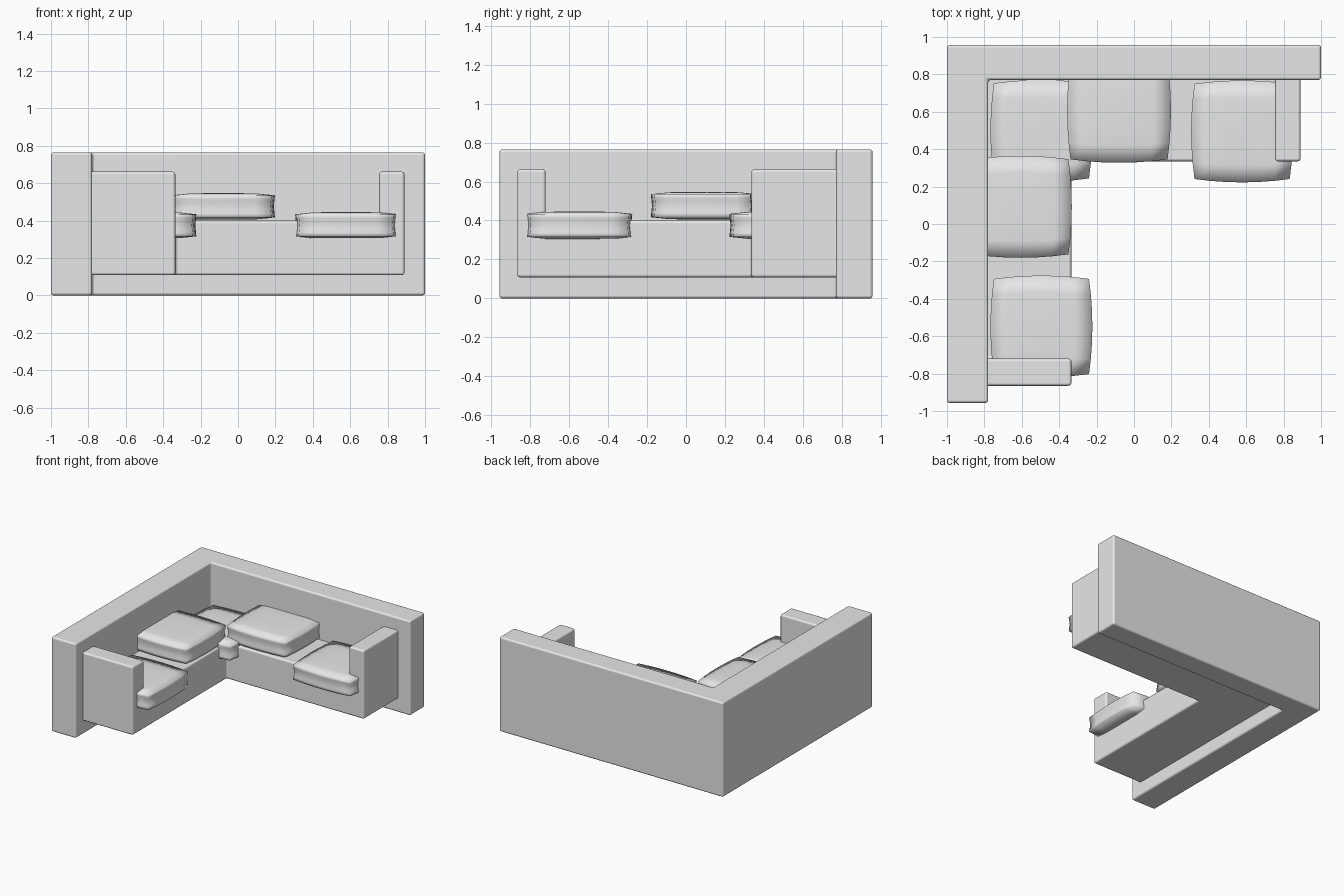
import bpy, bmesh
from mathutils import Vector

cube = bpy.data.objects.get("Cube")
if cube:
    bpy.data.objects.remove(cube, do_unlink=True)

grey = bpy.data.materials.new("light_grey")
grey.use_nodes = True
grey.diffuse_color = (0.8, 0.8, 0.8, 1)
grey.node_tree.nodes["Principled BSDF"].inputs["Base Color"].default_value = (0.8, 0.8, 0.8, 1)


def finish(name, bm, bevel=0):
    """Turn a bmesh into a smooth shaded object with optional rounded edges."""
    bmesh.ops.recalc_face_normals(bm, faces=bm.faces)
    for f in bm.faces:
        f.smooth = True
    mesh = bpy.data.meshes.new(name)
    bm.to_mesh(mesh)
    bm.free()
    mesh.materials.append(grey)
    ob = bpy.data.objects.new(name, mesh)
    bpy.context.collection.objects.link(ob)
    if bevel:
        mod = ob.modifiers.new("rounded_edges", "BEVEL")
        mod.width = bevel
        mod.segments = 3
        mod.limit_method = "ANGLE"
        mod.harden_normals = True
    return ob


def prism(outline, z0, z1):
    """Extrude a flat outline upwards."""
    bm = bmesh.new()
    face = bm.faces.new([bm.verts.new((x, y, z0)) for x, y in outline])
    ext = bmesh.ops.extrude_face_region(bm, geom=[face], use_keep_orig=True)
    top = [v for v in ext["geom"] if isinstance(v, bmesh.types.BMVert)]
    bmesh.ops.translate(bm, verts=top, vec=(0, 0, z1 - z0))
    return bm


# L-shaped back wall
wall = [(-1, -0.957), (-0.78, -0.957), (-0.78, 0.77), (1, 0.77), (1, 0.957), (-1, 0.957)]
finish("back_wall", prism(wall, 0, 0.765), 0.015)

# L-shaped seat with an arm raised at each end
SEAT, ARM, ARM_X, ARM_Y = 0.4, 0.662, 0.755, -0.72
seat = [(-0.81, -0.865), (-0.335, -0.865), (-0.335, 0.335),
        (0.89, 0.335), (0.89, 0.8), (-0.81, 0.8)]
bm = prism(seat, 0.108, SEAT)
for co, no in (((ARM_X, 0, 0), (1, 0, 0)), ((0, ARM_Y, 0), (0, 1, 0))):
    bmesh.ops.bisect_plane(bm, geom=bm.verts[:] + bm.edges[:] + bm.faces[:],
                           plane_co=co, plane_no=no)
ends = []
for f in bm.faces:
    c = f.calc_center_median()
    if abs(c.z - SEAT) < 0.001 and (c.x > ARM_X or c.y < ARM_Y):
        ends.append(f)
raised = bmesh.ops.extrude_discrete_faces(bm, faces=ends)["faces"]
bmesh.ops.translate(bm, verts=list({v for f in raised for v in f.verts}),
                    vec=(0, 0, ARM - SEAT))
finish("seat_with_arms", bm, 0.015)


# Soft square cushions, pinched round the middle of the sides
def cushion(name, x, y, z, size=0.545, height=0.142):
    bm = bmesh.new()
    bmesh.ops.create_cube(bm, size=2)
    bmesh.ops.subdivide_edges(bm, edges=bm.edges[:], cuts=5, use_grid_fill=True)
    half = size / 2
    for v in bm.verts:
        a, b, c = v.co
        rim = max(abs(a), abs(b))
        pinch = 0.006 * (1 - abs(c)) if rim > 0.99 else 0
        px = a * (half - 0.018 * b * b - pinch)
        py = b * (half - 0.018 * a * a - pinch)
        pz = c * (height / 2 - 0.012 * max(a * a, b * b) ** 2)
        v.co = Vector((x + px, y + py, z + height / 2 + pz))
    finish(name, bm)


LOW, HIGH = 0.304, 0.405
cushion("corner_cushion", -0.495, 0.498, LOW)
cushion("back_cushion", -0.08, 0.605, HIGH, 0.555)
cushion("left_end_cushion", 0.578, 0.495, LOW)
cushion("side_cushion", -0.605, 0.092, HIGH)
cushion("front_end_cushion", -0.495, -0.548, LOW)
